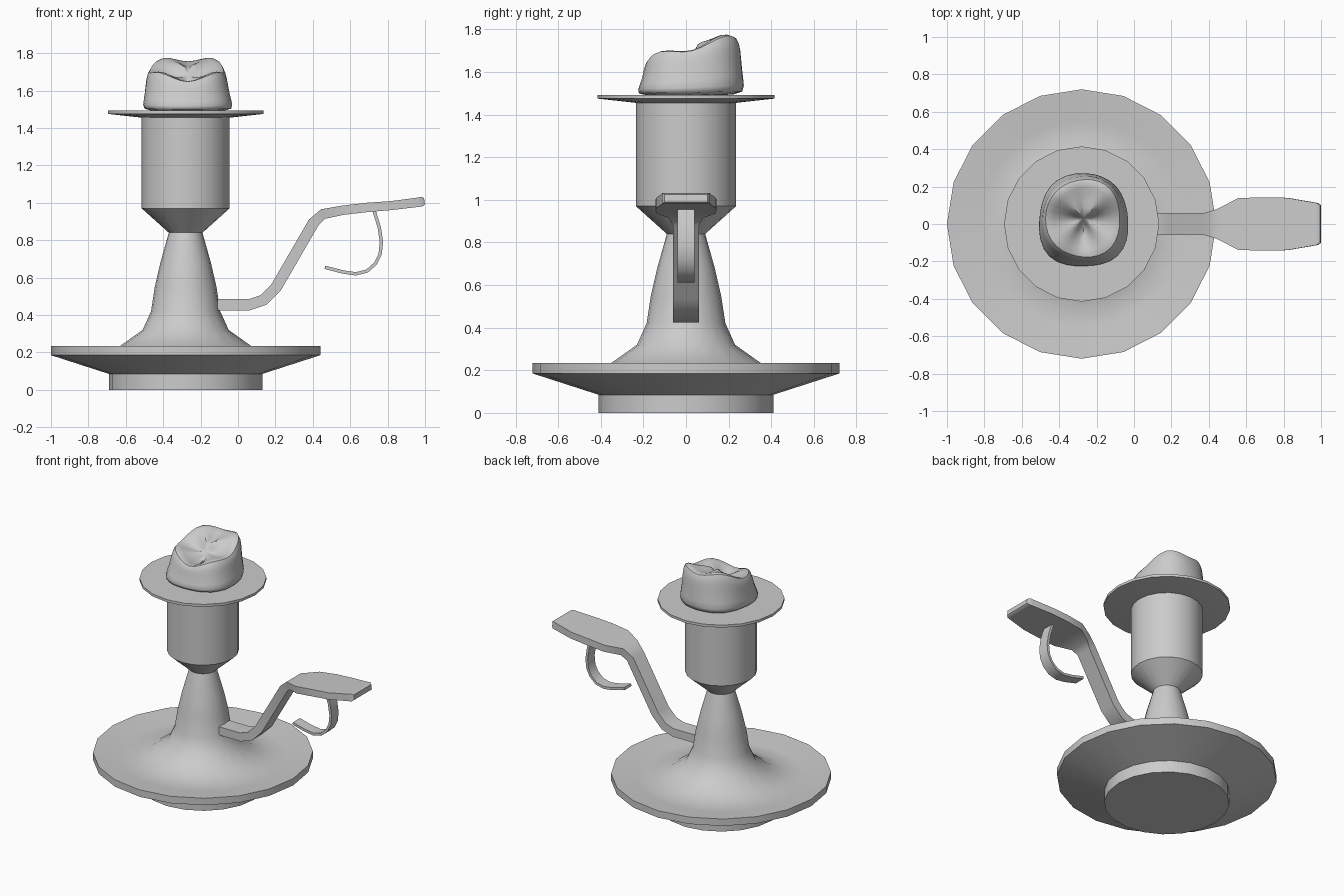
import bpy, bmesh, math
from math import sin, cos, pi
from mathutils import Vector

if "Cube" in bpy.data.objects:
    bpy.data.objects.remove(bpy.data.objects["Cube"])

AX = -0.28  # x of the candlestick axis
SIDES = 20


def finish(name, bm, angle=35):
    bmesh.ops.remove_doubles(bm, verts=bm.verts, dist=1e-5)
    bmesh.ops.recalc_face_normals(bm, faces=bm.faces)
    me = bpy.data.meshes.new(name)
    bm.to_mesh(me)
    bm.free()
    ob = bpy.data.objects.new(name, me)
    bpy.context.collection.objects.link(ob)
    bpy.ops.object.select_all(action='DESELECT')
    ob.select_set(True)
    bpy.context.view_layer.objects.active = ob
    bpy.ops.object.shade_smooth_by_angle(angle=math.radians(angle))
    return ob


def loft(name, rings, angle=35):
    """Join closed rings of points and cap both ends."""
    bm = bmesh.new()
    loops = [[bm.verts.new(p) for p in r] for r in rings]
    n = len(loops[0])
    for a, b in zip(loops, loops[1:]):
        for i in range(n):
            j = (i + 1) % n
            bm.faces.new((a[i], a[j], b[j], b[i]))
    bm.faces.new(loops[0])
    bm.faces.new(loops[-1])
    return finish(name, bm, angle)


def lathe(name, profile):
    return loft(name, [[(AX + r * cos(2 * pi * i / SIDES), r * sin(2 * pi * i / SIDES), z)
                        for i in range(SIDES)] for r, z in profile])


def strap(name, path):
    """Sweep a flat bar in the xz plane; path = (x, z, half width, thickness)."""
    rings = []
    for i, (x, z, w, t) in enumerate(path):
        a, b = path[max(i - 1, 0)], path[min(i + 1, len(path) - 1)]
        d = Vector((b[0] - a[0], 0, b[1] - a[1])).normalized()
        n = Vector((-d.z, 0, d.x)) * t / 2
        c = Vector((x, 0, z))
        y = Vector((0, w, 0))
        rings.append([c + n + y, c + n - y, c - n - y, c - n + y])
    return loft(name, rings)


# Foot, dish, flared stem and candle cup
lathe("candlestick_body", [
    (0.41, 0), (0.41, 0.085), (0.72, 0.185), (0.72, 0.235), (0.705, 0.235),
    (0.55, 0.205), (0.44, 0.21), (0.35, 0.235), (0.23, 0.32), (0.185, 0.42),
    (0.165, 0.55), (0.135, 0.68), (0.09, 0.84), (0.235, 0.97), (0.235, 1.46)])

# Drip plate
lathe("drip_plate", [(0.235, 1.455), (0.415, 1.475), (0.415, 1.493)])

# Handle with thumb rest
strap("handle", [
    (-0.11, 0.455, 0.06, 0.06), (0.06, 0.455, 0.06, 0.06), (0.135, 0.48, 0.06, 0.06),
    (0.205, 0.55, 0.06, 0.06), (0.405, 0.895, 0.06, 0.06), (0.455, 0.94, 0.08, 0.055),
    (0.56, 0.96, 0.138, 0.05), (0.69, 0.975, 0.143, 0.05), (0.82, 0.985, 0.14, 0.048),
    (0.965, 1.003, 0.115, 0.05), (0.982, 1.006, 0.112, 0.052), (0.997, 1.008, 0.10, 0.035)])

# Finger hook under the thumb rest
strap("finger_hook", [(x, z, 0.04, 0.018) for x, z in (
    (0.725, 0.965), (0.755, 0.87), (0.767, 0.79), (0.76, 0.725), (0.735, 0.675),
    (0.69, 0.635), (0.63, 0.62), (0.56, 0.63), (0.465, 0.655))])


# Lumpy melted candle: lobed rings with a sloping, hollowed top
def wax_ring(scale, level, dip):
    pts = []
    for i in range(16):
        a = 2 * pi * i / 16
        lobe = 1 + 0.05 * cos(4 * a + pi) * (1 - 0.5 * level) + 0.03 * cos(3 * a + 1 + 2 * level)
        x, y = 0.235 * scale * lobe * cos(a), 0.245 * scale * lobe * sin(a)
        top = 1.715 + 0.055 * sin(a) + 0.025 * cos(4 * a + pi) * level - dip
        pts.append((AX + 0.01 + x, y + 0.015 + 0.015 * level, 1.485 + (top - 1.485) * level))
    return pts


wax = loft("melted_candle", [wax_ring(*r) for r in (
    (1.07, 0, 0), (1.09, 0.15, 0), (1.0, 0.5, 0), (0.97, 0.8, 0),
    (0.90, 1, -0.012), (0.72, 1, 0), (0.4, 1, 0.025), (0.1, 1, 0.03))], 80)
sub = wax.modifiers.new("soften", 'SUBSURF')
sub.levels = sub.render_levels = 1
